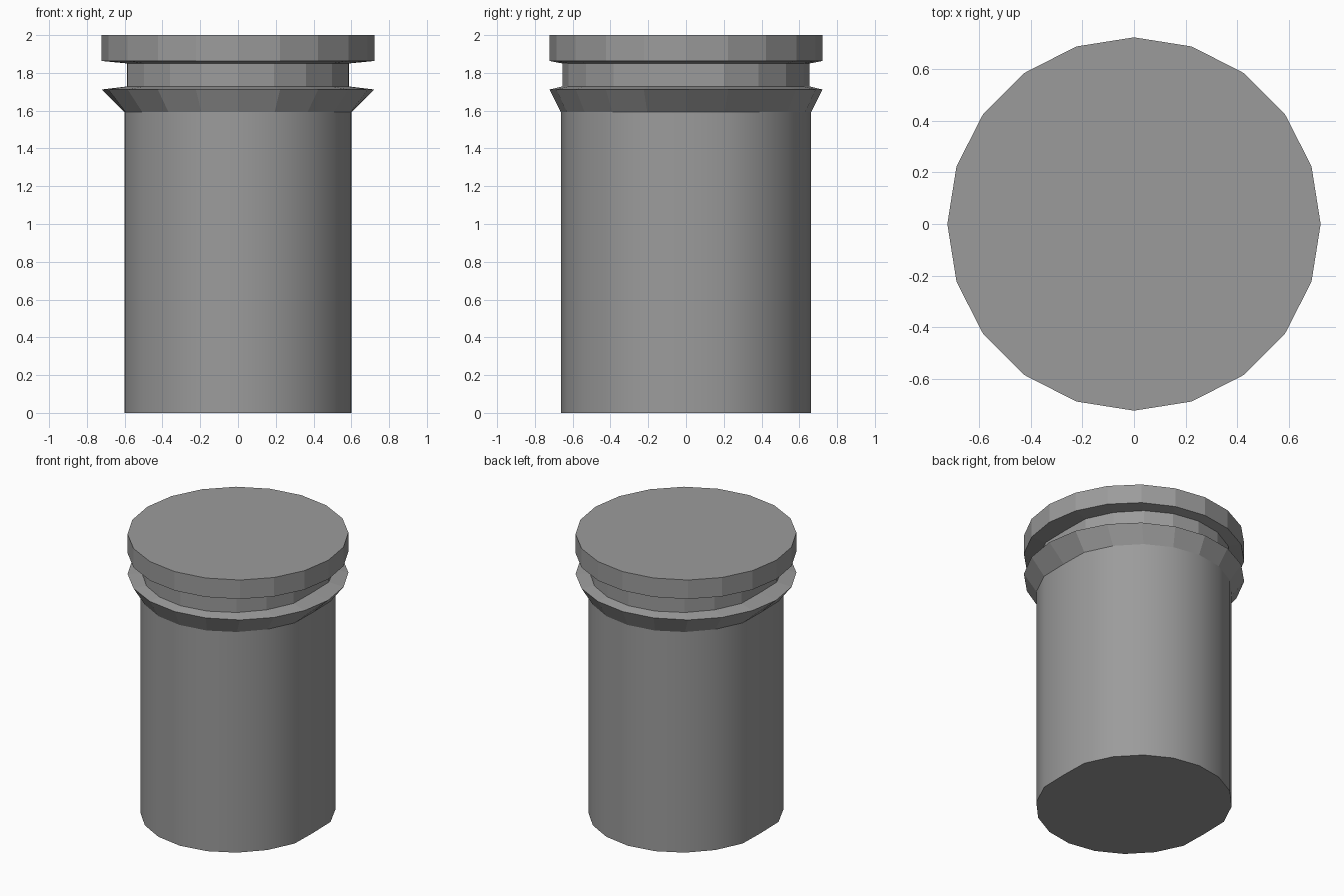
import bpy, bmesh
from math import cos, sin, pi

if "Cube" in bpy.data.objects:
    bpy.data.objects.remove(bpy.data.objects["Cube"])

SIDES = 20

# Dark grey for all parts
grey = bpy.data.materials.new("dark_grey")
grey.diffuse_color = (0.33, 0.33, 0.33, 1)
grey.use_nodes = True
grey.node_tree.nodes["Principled BSDF"].inputs["Base Color"].default_value = grey.diffuse_color


def lathe(name, rings, smooth=False):
    """Closed solid from (x radius, y radius, x limit, z) rings, bottom to top.
    The x limit flattens the left and right sides of the oval."""
    bm = bmesh.new()
    loops = []
    for rx, ry, flat, z in rings:
        angles = [2 * pi * i / SIDES for i in range(SIDES)]
        loops.append([bm.verts.new((max(-flat, min(flat, rx * cos(a))), ry * sin(a), z))
                      for a in angles])
    for a, b in zip(loops, loops[1:]):
        for i in range(SIDES):
            j = (i + 1) % SIDES
            bm.faces.new((a[i], a[j], b[j], b[i])).smooth = smooth
    bm.faces.new(loops[0][::-1])
    bm.faces.new(loops[-1])
    # keep the end rims crisp
    for e in bm.edges:
        if any(len(f.verts) > 4 for f in e.link_faces):
            e.smooth = False
    mesh = bpy.data.meshes.new(name)
    bm.to_mesh(mesh)
    bm.free()
    mesh.materials.append(grey)
    obj = bpy.data.objects.new(name, mesh)
    bpy.context.collection.objects.link(obj)
    return obj


# Slightly oval smooth barrel
BARREL = (0.626, 0.663, 0.60)
lathe("barrel", [(*BARREL, 0), (*BARREL, 1.592)], smooth=True)

# Faceted head: flared collar, recessed neck, and overhanging cap
NECK = (0.614, 0.655, 0.588)
RIM = (0.722, 0.722, 0.722)
lathe("collar_and_cap", [
    (*BARREL, 1.592),
    (*RIM, 1.712),
    (*NECK, 1.728),
    (*NECK, 1.85),
    (*RIM, 1.863),
    (*RIM, 2.0),
])
